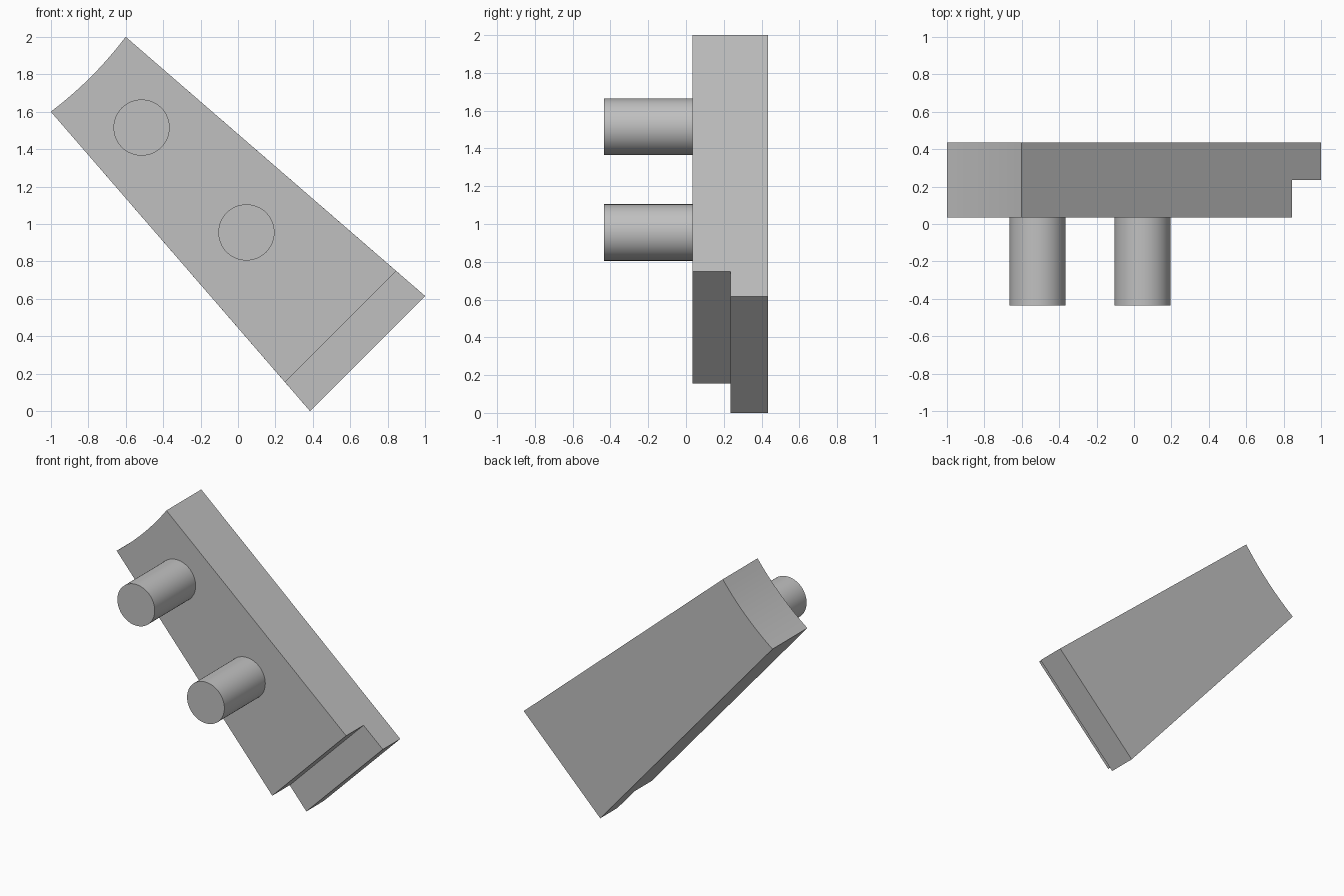
import bpy, bmesh, math
from mathutils import Vector

cube = bpy.data.objects.get("Cube")
if cube:
    bpy.data.objects.remove(cube, do_unlink=True)

grey = bpy.data.materials.new("plain grey")
grey.use_nodes = True
colour = (0.53, 0.53, 0.53, 1)
grey.diffuse_color = colour
grey.node_tree.nodes["Principled BSDF"].inputs["Base Color"].default_value = colour

FRONT, STEP, BACK = 0.035, 0.235, 0.435


def end_arc(a, b, sag, steps=12):
    """Shallow concave edge from a to b, bowed towards the wide end."""
    a, b = Vector(a), Vector(b)
    inward = Vector((1, -1)).normalized()
    return [a.lerp(b, i / steps) + inward * sag * (1 - (2 * i / steps - 1) ** 2)
            for i in range(steps + 1)]


# Wedge plate: cross-sections for the full back layer and the short front layer
top_end = end_arc((-1, 1.6), (-0.6, 2), 0.02)
back_outline = top_end + [Vector((1, 0.615)), Vector((0.385, 0))]
front_outline = top_end + [Vector((0.845, 0.749)), Vector((0.251, 0.155))]

bm = bmesh.new()


def ring(outline, y):
    return [bm.verts.new((p.x, y, p.y)) for p in outline]


back = ring(back_outline, BACK)
middle = ring(back_outline, STEP)
front = ring(front_outline, FRONT)
n = len(back)
right, left = n - 2, n - 1
inner = [bm.verts.new((front_outline[i].x, STEP, front_outline[i].y))
         for i in (right, left)]
step_ring = middle[:right] + inner

bm.faces.new(back)
bm.faces.new(front)
bm.faces.new((middle[right], middle[left], inner[1], inner[0]))
for i in range(n):
    j = (i + 1) % n
    bm.faces.new((front[i], front[j], step_ring[j], step_ring[i]))
    loop = [middle[i], middle[j], back[j], back[i]]
    # Keep the long sides joined to the inner corners of the step
    if i == right - 1:
        loop.insert(1, inner[0])
    elif i == left:
        loop.insert(1, inner[1])
    bm.faces.new(loop)
bmesh.ops.recalc_face_normals(bm, faces=bm.faces)
mesh = bpy.data.meshes.new("wedge_plate")
bm.to_mesh(mesh)
bm.free()
mesh.materials.append(grey)
plate = bpy.data.objects.new("wedge_plate", mesh)
bpy.context.collection.objects.link(plate)


def smooth(obj):
    bpy.ops.object.select_all(action="DESELECT")
    obj.select_set(True)
    bpy.context.view_layer.objects.active = obj
    bpy.ops.object.shade_smooth_by_angle(angle=math.radians(30))


smooth(plate)

# Two round pegs standing out from the front face
for name, x, z in (("upper_peg", -0.515, 1.515), ("lower_peg", 0.045, 0.955)):
    bpy.ops.mesh.primitive_cylinder_add(
        vertices=64, radius=0.15, depth=FRONT + BACK,
        location=(x, (FRONT - BACK) / 2, z), rotation=(math.pi / 2, 0, 0))
    peg = bpy.context.object
    peg.name = name
    peg.data.materials.append(grey)
    smooth(peg)
